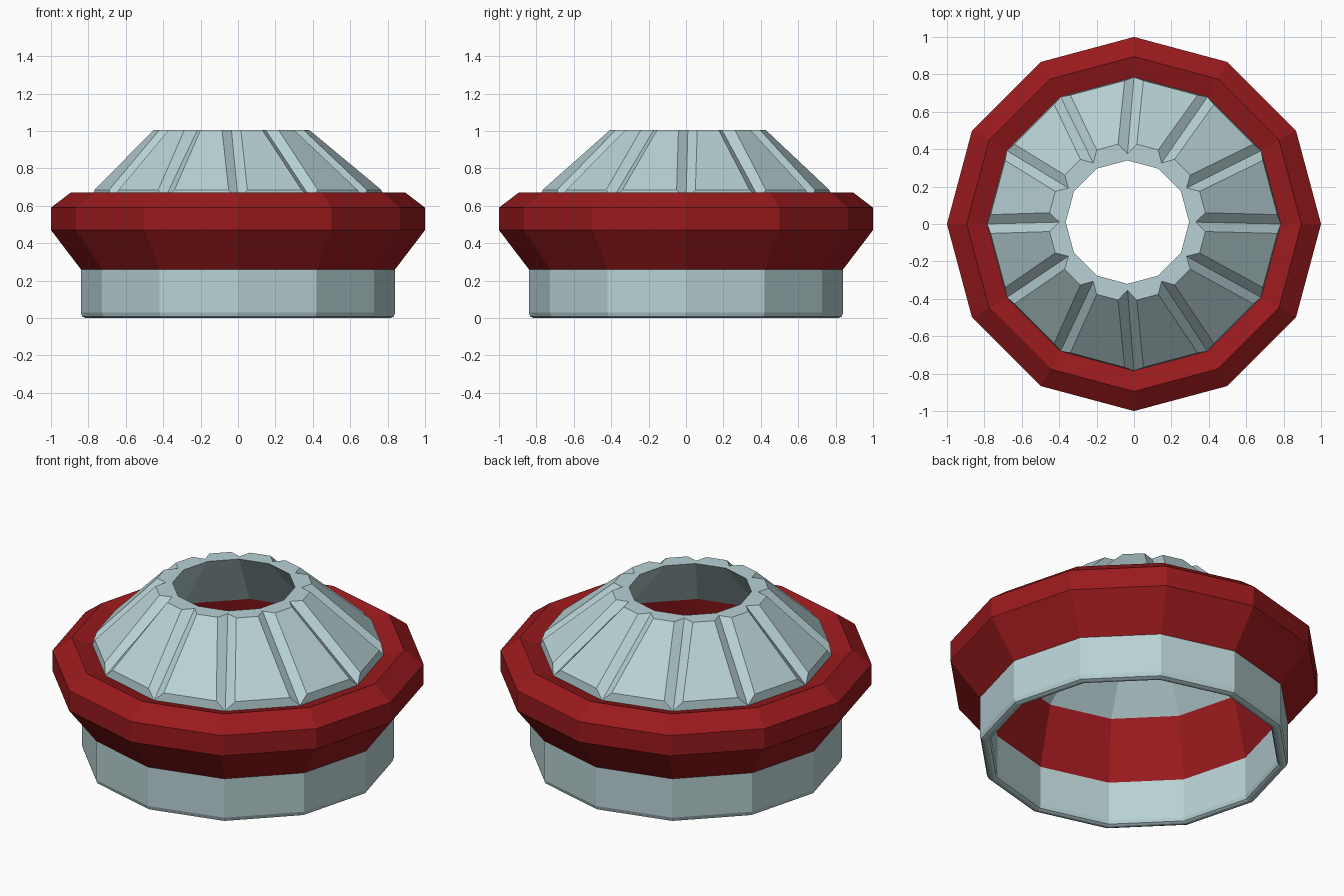
import bpy, math

if "Cube" in bpy.data.objects:
    bpy.data.objects.remove(bpy.data.objects["Cube"])

SIDES = 12
TOP_SHIFT = (-0.035, 0.01)   # the crown opening sits slightly off centre


def material(name, color):
    m = bpy.data.materials.new(name)
    m.diffuse_color = (*color, 1)
    m.use_nodes = True
    m.node_tree.nodes["Principled BSDF"].inputs["Base Color"].default_value = m.diffuse_color
    return m


def make(name, verts, faces, mat):
    me = bpy.data.meshes.new(name)
    me.from_pydata(verts, [], faces)
    me.materials.append(mat)
    ob = bpy.data.objects.new(name, me)
    bpy.context.collection.objects.link(ob)
    return ob


def ring(r, z, shift=(0, 0)):
    a = [2 * math.pi * k / SIDES for k in range(SIDES)]
    return [(r * math.cos(t) + shift[0], r * math.sin(t) + shift[1], z) for t in a]


def lathe(name, strips, mat):
    """Twelve-sided turned surface from one or more (radius, z) profiles."""
    verts, faces = [], []
    for strip in strips:
        for i, (r, z) in enumerate(strip):
            b = len(verts)
            verts += ring(r, z)
            if i:
                for k in range(SIDES):
                    n = (k + 1) % SIDES
                    faces.append((b - SIDES + k, b - SIDES + n, b + n, b + k))
    return make(name, verts, faces, mat)


def along(p, q, d):
    t = d / math.dist(p, q)
    return tuple(a + (b - a) * t for a, b in zip(p, q))


pale = material("pale_metal", (0.48, 0.64, 0.66))
red = material("red", (0.32, 0.01, 0.012))

# Base collar with a rounded bottom rim
lathe("base_collar", [[(.78, .26), (.78, .025), (.787, .007), (.80, 0),
                       (.815, 0), (.832, .007), (.84, .03), (.84, .26)]], pale)

# Red flared band: outer side and inner lining
lathe("red_band", [[(.84, .26), (1, .47), (1, .59), (.895, .67), (.785, .635)],
                   [(.70, .61), (.78, .26)]], red)

# Crown: sloping panels separated by V grooves
HALF = 0.052
top, mid = ring(.43, 1.005, TOP_SHIFT), ring(.78, .685)
rings = [ring(.365, 1.005, TOP_SHIFT),   # groove floor, top
         ring(.785, .635),               # groove floor, bottom
         ring(.33, 1.005, TOP_SHIFT),    # opening edge
         ring(.70, .61)]                 # inside lower edge
for outline in (top, mid):
    for step in (-1, 1):
        rings.append([along(outline[k], outline[(k + step) % SIDES], HALF)
                      for k in range(SIDES)])
verts = [v for r in rings for v in r]
faces = []
for k in range(SIDES):
    n = (k + 1) % SIDES
    gt, gb, hole, inner, ta, tb, ma, mb = [i * SIDES + k for i in range(8)]
    gt2, gb2, hole2, inner2, ta2, tb2, ma2, mb2 = [i * SIDES + n for i in range(8)]
    faces += [(mb, ma2, ta2, tb),          # panel
              (gb, gb2, ma2, mb),          # panel foot chamfer
              (gb, mb, tb, gt),            # groove walls
              (gb2, gt2, ta2, ma2),
              (gt, tb, hole),              # top rim
              (tb, ta2, hole2, hole),
              (ta2, gt2, hole2),
              (hole, hole2, inner2, inner)]  # inside wall
make("grooved_crown", verts, faces, pale)
